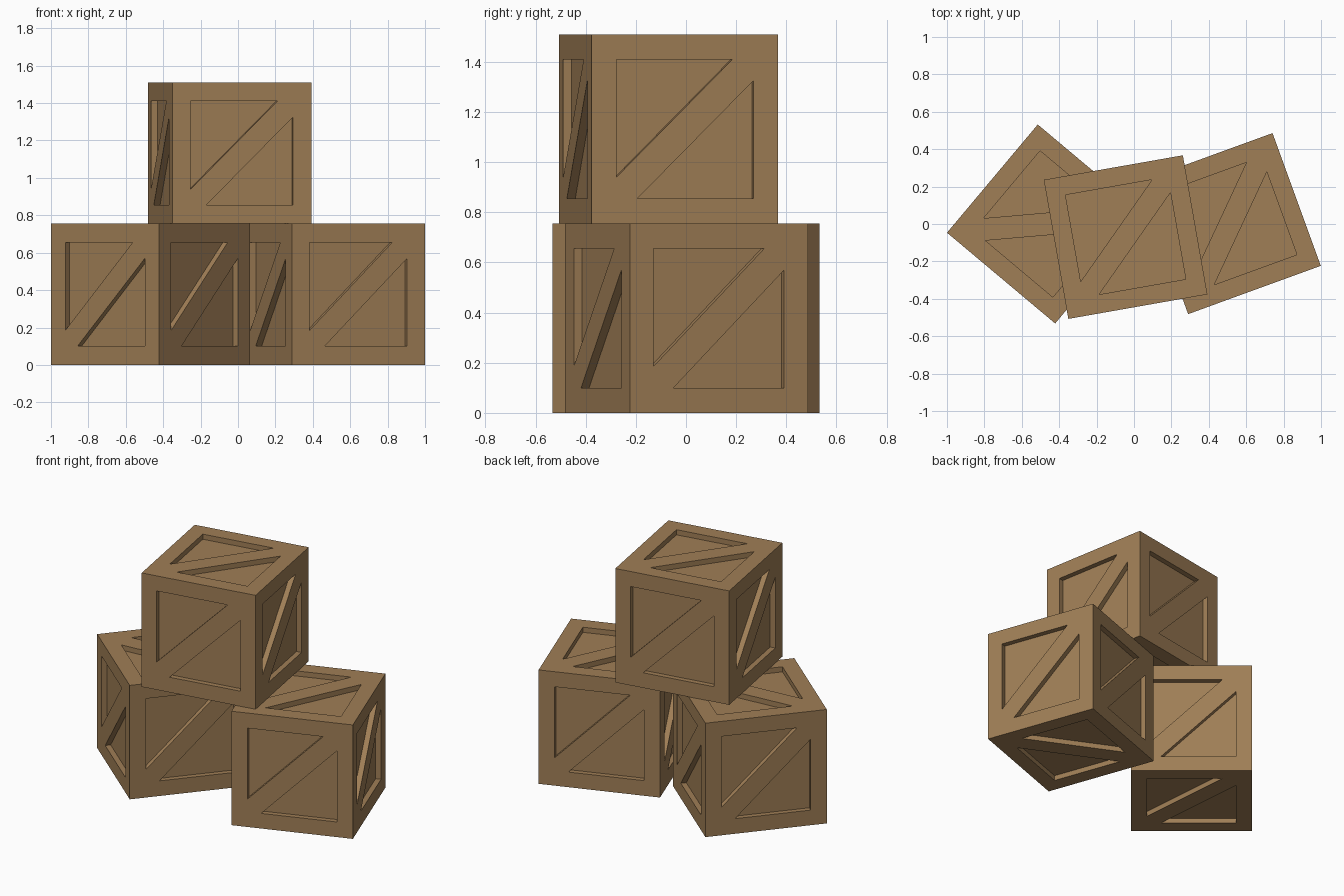
import bpy
import bmesh
from math import radians
from mathutils import Matrix, Vector

if "Cube" in bpy.data.objects:
    bpy.data.objects.remove(bpy.data.objects["Cube"], do_unlink=True)

SIZE = 0.755      # crate edge length
BORDER = 0.10     # width of the frame boards
LEG = 0.47        # short sides of each recessed triangle
DEPTH = 0.034     # depth of the recesses

# Wood colour
wood = bpy.data.materials.new("brown wood")
wood.use_nodes = True
wood.diffuse_color = (0.35, 0.21, 0.093, 1)
wood.node_tree.nodes["Principled BSDF"].inputs["Base Color"].default_value = wood.diffuse_color


def add_side(bm, matrix):
    """One crate side: frame boards, diagonal brace and two sunken triangles."""
    h = SIZE / 2
    i = h - BORDER

    def vert(x, y, z=h):
        return bm.verts.new(matrix @ Vector((x, y, z)))

    tl, tr, br, bl = vert(-h, h), vert(h, h), vert(h, -h), vert(-h, -h)
    upper = [(-i, i), (-i, i - LEG), (LEG - i, i)]
    lower = [(-x, -y) for x, y in upper]
    rims = []
    for triangle in (upper, lower):
        rim = [vert(x, y) for x, y in triangle]
        floor = [vert(x, y, h - DEPTH) for x, y in triangle]
        bm.faces.new(floor)
        for k in range(3):
            n = (k + 1) % 3
            bm.faces.new((rim[k], rim[n], floor[n], floor[k]))
        rims.append(rim)
    (a, c, b), (d, f, e) = rims

    # Frame boards and diagonal brace
    for loop in ((tl, a, b, tr), (tl, bl, c, a), (bl, br, d, e),
                 (br, tr, f, d), (tr, b, c, bl, e, f)):
        bm.faces.new(loop)


def add_crate(name, location, angle):
    bm = bmesh.new()
    # Four upright sides, then top and bottom
    for turn in range(4):
        add_side(bm, Matrix.Rotation(radians(90 * turn), 4, "Z") @ Matrix.Rotation(radians(90), 4, "X"))
    for turn in (0, 180):
        add_side(bm, Matrix.Rotation(radians(turn), 4, "X"))
    bmesh.ops.remove_doubles(bm, verts=bm.verts, dist=0.0001)
    bmesh.ops.recalc_face_normals(bm, faces=bm.faces)
    mesh = bpy.data.meshes.new(name)
    bm.to_mesh(mesh)
    bm.free()
    mesh.materials.append(wood)
    crate = bpy.data.objects.new(name, mesh)
    crate.location = location
    crate.rotation_euler.z = radians(angle)
    bpy.context.collection.objects.link(crate)


# Two crates on the ground, one stacked on top
add_crate("right_crate", (-0.468, 0, SIZE / 2), -40)
add_crate("left_crate", (0.515, 0.002, SIZE / 2), 20)
add_crate("top_crate", (-0.045, -0.07, SIZE * 1.5), 10)
